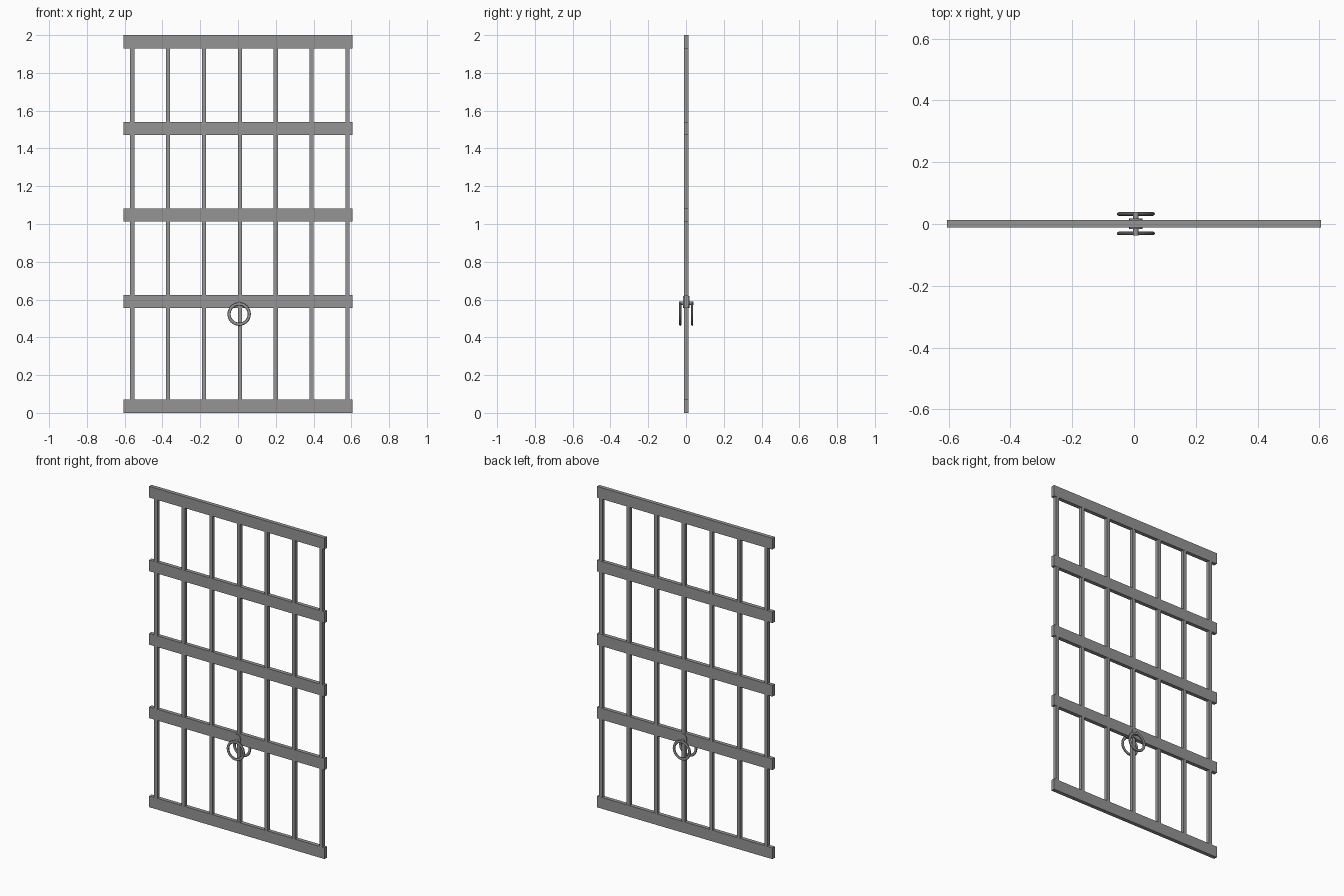
import bpy
from math import pi

if "Cube" in bpy.data.objects:
    bpy.data.objects.remove(bpy.data.objects["Cube"])

YC = 0.001  # mid-plane of the gate

iron = bpy.data.materials.new("dark_iron")
iron.diffuse_color = (0.3, 0.3, 0.3, 1)
iron.use_nodes = True
iron.node_tree.nodes["Principled BSDF"].inputs["Base Color"].default_value = iron.diffuse_color


def finish(name, scale=(1, 1, 1), smooth=False):
    ob = bpy.context.object
    ob.name = name
    ob.scale = scale
    bpy.ops.object.transform_apply(location=False, rotation=False, scale=True)
    ob.data.materials.append(iron)
    if smooth:
        bpy.ops.object.shade_smooth_by_angle()


def box(name, loc, size):
    bpy.ops.mesh.primitive_cube_add(size=1, location=loc)
    finish(name, size)


def cyl(name, loc, r, depth, scale=(1, 1, 1)):
    bpy.ops.mesh.primitive_cylinder_add(vertices=16, radius=r, depth=depth,
                                        location=loc, rotation=(pi / 2, 0, 0))
    finish(name, scale, True)


# flat horizontal rails
for i, z in enumerate((0.035, 0.59, 1.048, 1.506, 1.965)):
    box(f"rail_{i + 1}", (0, YC, z), (1.21, 0.024, 0.07))

# square upright bars, running through the rails
for i in range(7):
    box(f"upright_bar_{i + 1}", (-0.56 + 0.19 * i, YC, 1.0), (0.022, 0.0225, 1.96))

# pull handle: oval plates, pin through the rail, and a flattened ring each side
HX = 0.006
cyl("handle_plate", (HX, YC, 0.588), 0.022, 0.035, (1, 1.45, 1))
cyl("handle_pin", (HX, YC, 0.58), 0.009, 0.076)
for side, name in ((-1, "front"), (1, "back")):
    bpy.ops.mesh.primitive_torus_add(
        major_radius=0.0535, minor_radius=0.0085, major_segments=32,
        minor_segments=10, location=(HX, YC + side * 0.0315, 0.523),
        rotation=(pi / 2, 0, 0))
    finish(f"{name}_pull_ring", (1, 1, 0.72), True)
